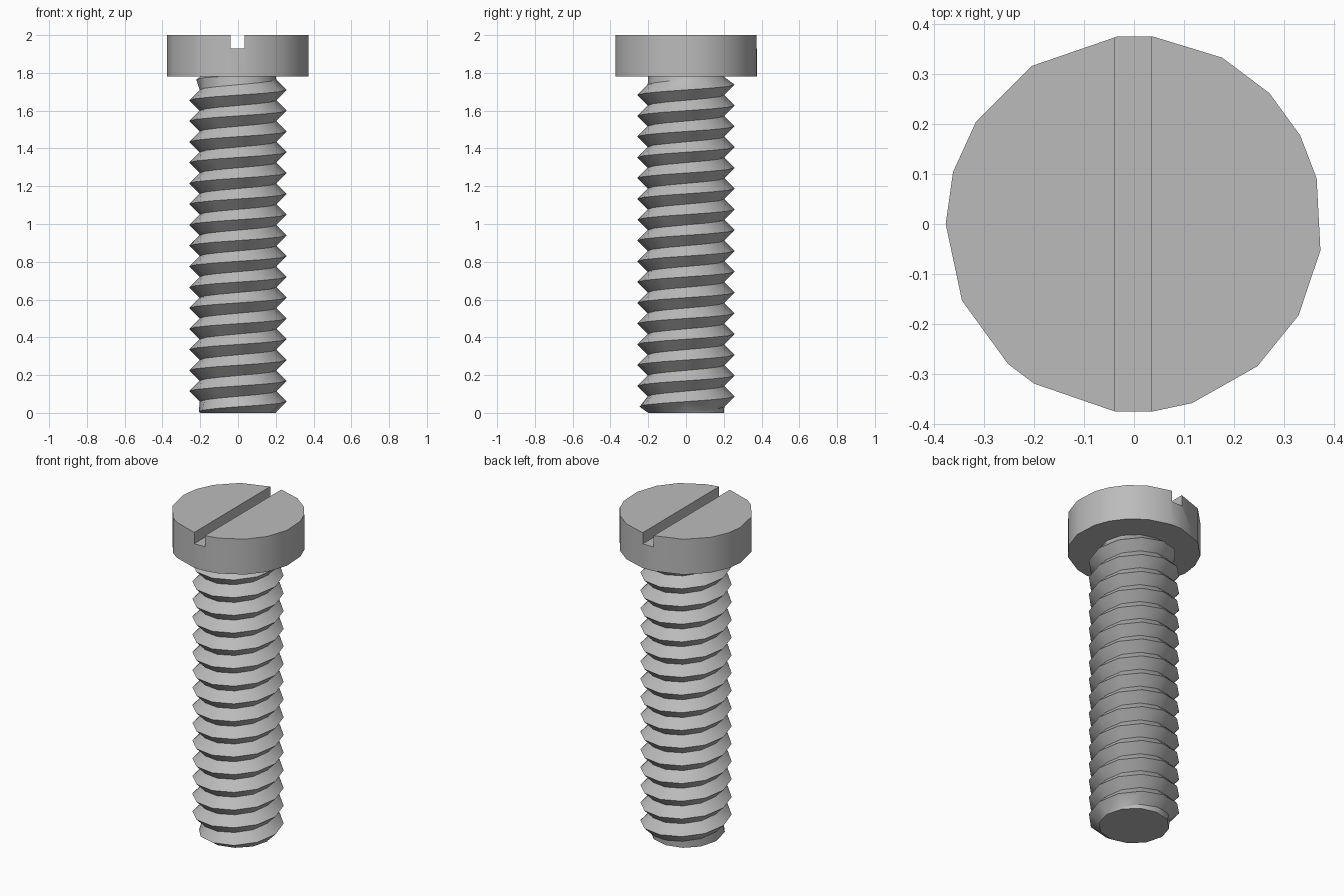
import bpy, bmesh
from math import sin, cos, pi, radians

if "Cube" in bpy.data.objects:
    bpy.data.objects.remove(bpy.data.objects["Cube"])

COLOUR = (0.5, 0.5, 0.5, 1)
steel = bpy.data.materials.new("grey steel")
steel.use_nodes = True
steel.diffuse_color = COLOUR
steel.node_tree.nodes["Principled BSDF"].inputs["Base Color"].default_value = COLOUR


def finish(bm, name):
    bmesh.ops.recalc_face_normals(bm, faces=bm.faces)
    mesh = bpy.data.meshes.new(name)
    bm.to_mesh(mesh)
    bm.free()
    mesh.materials.append(steel)
    obj = bpy.data.objects.new(name, mesh)
    bpy.context.collection.objects.link(obj)
    return obj


def smooth(obj, angle):
    bpy.ops.object.select_all(action="DESELECT")
    obj.select_set(True)
    bpy.context.view_layer.objects.active = obj
    bpy.ops.object.shade_smooth_by_angle(angle=radians(angle))


# Threaded shank: columns of alternating crest and root points, climbing one pitch per turn
SIDES, PITCH, START, TOP = 12, 0.11, 0.06, 1.78
ROOT, CREST = 0.203, 0.258
ROWS = range(-6, 36)


def thread_point(side, row):
    a = 2 * pi * side / SIDES
    z = START + PITCH * (side / SIDES + row / 2)
    z = max(0, min(TOP, z))
    r = ROOT if row % 2 else CREST
    r = min(r, 0.2 + 1.4 * min(z, TOP - z))  # run out at both ends
    return r * cos(a), r * sin(a), z


bm = bmesh.new()
cols = [[bm.verts.new(thread_point(s, k)) for k in ROWS] for s in range(SIDES)]
last = len(ROWS) - 1
for s in range(SIDES):
    # the seam joins each row to the one a full turn higher
    shift = 2 if s == SIDES - 1 else 0
    here, there = cols[s], cols[(s + 1) % SIDES]
    for k in range(last - shift):
        bm.faces.new((here[k], there[k + shift], there[k + shift + 1], here[k + 1]))
bmesh.ops.remove_doubles(bm, verts=bm.verts, dist=0.0005)
bmesh.ops.delete(bm, geom=[v for v in bm.verts if not v.link_faces], context="VERTS")
bmesh.ops.holes_fill(bm, edges=[e for e in bm.edges if e.is_boundary], sides=0)
shank = finish(bm, "threaded_shank")
smooth(shank, 32)

# Head: slightly irregular faceted disc
RADIUS = 0.376
bearings = [95, 123, 147, 164, 180, 204, 228, 238, 264, 276,
            288, 311, 331, 352, 374, 388, 404, 422, 444]
bm = bmesh.new()
ring = [bm.verts.new((RADIUS * cos(radians(b)), RADIUS * sin(radians(b)), TOP))
        for b in bearings]
base = bm.faces.new(ring)
up = bmesh.ops.extrude_face_region(bm, geom=[base], use_keep_orig=True)["geom"]
bmesh.ops.translate(bm, vec=(0, 0, 2 - TOP),
                    verts=[g for g in up if isinstance(g, bmesh.types.BMVert)])
head = finish(bm, "slotted_head")

# Screwdriver slot cut from front to back
bm = bmesh.new()
bmesh.ops.create_cube(bm, size=1)
bmesh.ops.scale(bm, vec=(0.074, 1, 0.2), verts=bm.verts)
bmesh.ops.translate(bm, vec=(-0.002, 0, 2.03), verts=bm.verts)
cutter = finish(bm, "slot_cutter")
cutter.hide_render = True
cut = head.modifiers.new("slot", "BOOLEAN")
cut.operation, cut.solver, cut.object = "DIFFERENCE", "EXACT", cutter
bpy.context.view_layer.objects.active = head
bpy.ops.object.modifier_apply(modifier=cut.name)
bpy.data.objects.remove(cutter)
smooth(head, 32)
